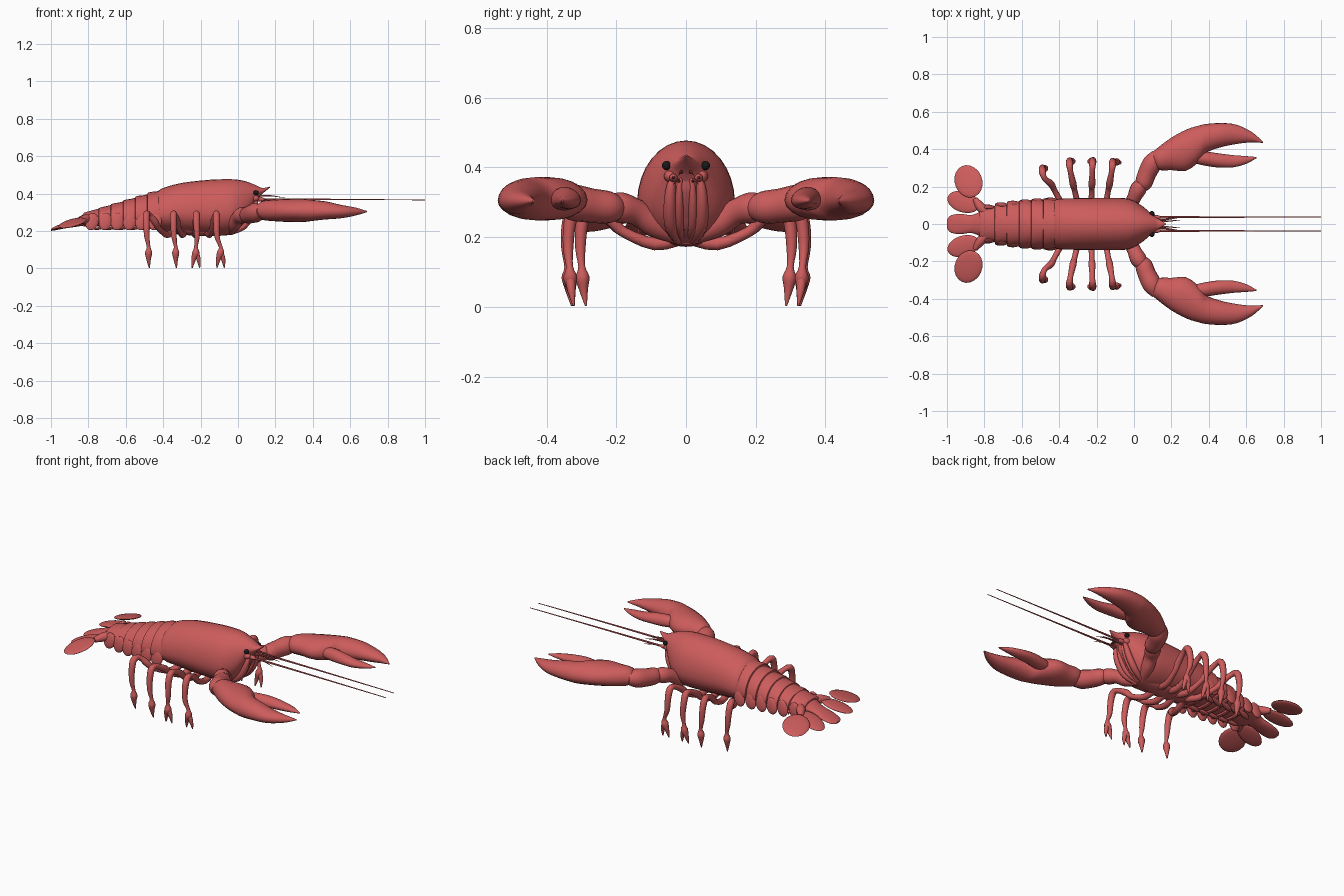
import bpy, bmesh, math
from mathutils import Vector, Euler, Matrix

if "Cube" in bpy.data.objects:
    bpy.data.objects.remove(bpy.data.objects["Cube"])


def material(name, rgb):
    m = bpy.data.materials.new(name)
    m.diffuse_color = (*rgb, 1)
    m.use_nodes = True
    m.node_tree.nodes["Principled BSDF"].inputs["Base Color"].default_value = m.diffuse_color
    return m


RED = material("shell red", (0.61, 0.107, 0.107))
BLACK = material("eye black", (0.01, 0.01, 0.01))


def finish(name, bm, mat=RED, mirror=False, angle=40):
    bmesh.ops.recalc_face_normals(bm, faces=bm.faces)
    me = bpy.data.meshes.new(name)
    bm.to_mesh(me)
    bm.free()
    me.materials.append(mat)
    ob = bpy.data.objects.new(name, me)
    bpy.context.collection.objects.link(ob)
    bpy.ops.object.select_all(action='DESELECT')
    ob.select_set(True)
    bpy.context.view_layer.objects.active = ob
    bpy.ops.object.shade_smooth_by_angle(angle=math.radians(angle))
    if mirror:
        mod = ob.modifiers.new("Mirror", 'MIRROR')
        mod.use_axis = (False, True, False)
        mod.use_mirror_merge = False
    return ob


def spline(rows, k):
    """Catmull-Rom interpolation of rows of numbers, k steps per span."""
    out = []
    for i in range(len(rows) - 1):
        p0, p1 = rows[max(i - 1, 0)], rows[i]
        p2, p3 = rows[i + 1], rows[min(i + 2, len(rows) - 1)]
        for j in range(k):
            t = j / k
            out.append([b + 0.5 * t * ((c - a) + t * ((2 * a - 5 * b + 4 * c - d)
                        + t * (3 * b - a - 3 * c + d)))
                        for a, b, c, d in zip(p0, p1, p2, p3)])
    return out + [list(rows[-1])]


def skin(name, rings, **kw):
    bm = bmesh.new()
    vs = [[bm.verts.new(p) for p in r] for r in rings]
    n = len(vs[0])
    for a, b in zip(vs, vs[1:]):
        for i in range(n):
            bm.faces.new((a[i], a[(i + 1) % n], b[(i + 1) % n], b[i]))
    bm.faces.new(vs[0])
    bm.faces.new(vs[-1])
    return finish(name, bm, **kw)


def loft(name, rows, n=24, k=3, **kw):
    """Rows of x, ymin, ymax, zbottom, zmiddle, ztop."""
    rings = []
    for x, y0, y1, zb, zm, zt in spline(rows, k):
        ring = []
        for i in range(n):
            a = 2 * math.pi * i / n
            s = math.sin(a)
            ring.append((x, (y0 + y1) / 2 + (y1 - y0) / 2 * math.cos(a),
                         zm + s * (zt - zm if s > 0 else zm - zb)))
        rings.append(ring)
    return skin(name, rings, **kw)


def tube(name, pts, n=10, k=3, **kw):
    """Limb through rows of x, y, z, radius."""
    rows = spline(pts, k)
    P = [Vector(r[:3]) for r in rows]
    along = (P[-1] - P[0]).normalized()
    ref = Vector((1, 0, 0)) if abs(along.x) < 0.85 else Vector((0, 0, 1))
    rings = []
    for i, r in enumerate(rows):
        t = (P[min(i + 1, len(P) - 1)] - P[max(i - 1, 0)]).normalized()
        u = t.cross(ref).normalized()
        v = t.cross(u)
        rings.append([P[i] + max(r[3], 0.001) * (u * math.cos(2 * math.pi * j / n)
                      + v * math.sin(2 * math.pi * j / n)) for j in range(n)])
    return skin(name, rings, **kw)


def blob(name, loc, scale, rot=(0, 0, 0), seg=20, **kw):
    bm = bmesh.new()
    M = Matrix.LocRotScale(Vector(loc), Euler(rot), Vector(scale))
    bmesh.ops.create_uvsphere(bm, u_segments=seg, v_segments=10, radius=1, matrix=M)
    return finish(name, bm, **kw)


def sym(rows):
    return [(x, -w, w, zb, zm, zt) for x, w, zb, zm, zt in rows]


# Carapace with pointed rostrum
loft("carapace", sym([
    (-0.43, .122, .215, .29, .41), (-0.40, .135, .20, .29, .43),
    (-0.30, .138, .19, .30, .457), (-0.15, .140, .18, .30, .474),
    (-0.05, .138, .18, .30, .477), (0.0, .123, .20, .31, .474),
    (0.05, .092, .25, .335, .463), (0.10, .048, .36, .40, .443),
    (0.13, .028, .398, .413, .430), (0.17, .003, .431, .434, .437)]), n=32)

# Face and mouthparts under the rostrum
loft("face", sym([(-0.06, .09, .19, .29, .40), (0.02, .075, .22, .30, .40),
                  (0.07, .052, .28, .34, .40), (0.10, .025, .34, .37, .395)]), n=16)
for i, (y, r) in enumerate([(.018, .012), (.042, .018)]):
    tube(f"mouthpart_{i}", [(-.04, y * .5, .19, r * .7), (.03, y, .225, r),
                            (.075, y * 1.1, .29, r), (.095, y, .35, r * .7),
                            (.10, y * .7, .375, .004)], mirror=True)
blob("cheek", (.085, .045, .375), (.028, .018, .018), mirror=True)
tube("eye_stalk", [(.07, .03, .40, .010), (.09, .052, .404, .011)], k=1, mirror=True)
blob("eye", (.096, .056, .405), (.014, .013, .013), mat=BLACK, mirror=True)
blob("antenna_base", (.115, .036, .37), (.03, .012, .012), mirror=True)
tube("antenna", [(.11, .036, .37, .006), (.5, .037, .369, .004), (1.0, .037, .366, .002)],
     n=6, mirror=True)
for i, (y, z) in enumerate([(.012, .385), (.02, .36)]):
    tube(f"antennule_{i}", [(.09, y, z, .005), (.17, y * 1.2, z + .004, .004),
                            (.25, y * 1.8, z - .008, .001)], n=6, mirror=True)

# Abdomen: overlapping ring segments with side flaps and swimmerets
edges = [-.40, -.475, -.54, -.605, -.67, -.735, -.815]


def body_at(x):
    t = (-.40 - x) / .415
    return .135 - .012 * t - .036 * t * t, .425 - .125 * t


for i, (f, b) in enumerate(zip(edges, edges[1:])):
    rows = []
    for x, g in [(f + .012, .92), (f - .012, .975), ((f + b) / 2, .985),
                 (b + .006, 1.035), (b - .008, 1.03), (b - .012, .92)]:
        w, zt = body_at(x)
        rows.append((x, w * g, .225, .275 - i * .004, .275 + (zt - .275) * g))
    loft(f"abdomen_segment_{i}", sym(rows), k=1, n=28)
    w, zt = body_at((f + b) / 2)
    blob(f"side_flap_{i}", ((f + b) / 2 - .006, w * .96, .25), (.036, .012, .047),
         (.12, .25, 0), seg=14, mirror=True)
    if i < 5:
        tube(f"belly_rib_{i}", [(b + .03, -w * .9, .24, .012), (b + .03, 0, .222, .012),
                                (b + .03, w * .9, .24, .012)], n=8)
        blob(f"swimmeret_{i}", (b + .005, w * .5, .218), (.042, .018, .008),
             (0, -.25, .25), seg=12, mirror=True)

# Tail fan
loft("telson", sym([(-.79, .075, .235, .265, .305), (-.83, .062, .228, .255, .287),
                    (-.87, .048, .222, .245, .265), (-.93, .054, .213, .225, .24),
                    (-.98, .046, .203, .211, .22), (-1.0, .022, .201, .205, .21)]), n=20)
tube("fan_joint", [(-.78, .05, .265, .025), (-.82, .09, .262, .026),
                   (-.85, .135, .252, .014)], mirror=True)
blob("inner_fan_lobe", (-.912, .118, .235), (.092, .056, .012), (0, -.28, -.3), mirror=True)
blob("outer_fan_lobe", (-.885, .228, .243), (.092, .074, .012), (.1, -.28, -1.15), mirror=True)

# Claw arms
tube("claw_upper_arm", [(-.04, .02, .20, .022), (-.02, .09, .235, .036),
                        (.0, .14, .27, .037), (.025, .19, .285, .044),
                        (.05, .225, .29, .03)], n=14, mirror=True)
tube("claw_forearm", [(.035, .185, .285, .025), (.05, .215, .285, .045),
                      (.07, .27, .29, .049), (.10, .33, .30, .051),
                      (.125, .375, .305, .03)], n=16, mirror=True)


def claw(name, rows):
    loft(name, [(x, a, b, .31 - h - (x > .5) * .006, .308 - .008 * x, .31 + h - (x > .5) * .006)
                for x, a, b, h in rows], n=20, mirror=True)


# Claws: palm with fixed finger, and movable finger
claw("claw_palm", [
    (.10, .335, .385, .025), (.13, .29, .41, .05), (.20, .288, .462, .058),
    (.28, .285, .505, .062), (.35, .335, .527, .062), (.39, .383, .535, .057),
    (.47, .412, .540, .048), (.55, .428, .530, .036), (.63, .437, .492, .021),
    (.69, .433, .440, .003)])
claw("claw_finger", [
    (.32, .325, .385, .028), (.38, .312, .388, .034), (.45, .302, .378, .030),
    (.53, .303, .368, .023), (.60, .322, .363, .014), (.655, .352, .358, .003)])

# Four pairs of walking legs: root x, knee x, foot x, foot y, pincer tip
legs = [(-.36, -.49, -.478, .297, False), (-.29, -.345, -.333, .335, False),
        (-.23, -.222, -.225, .337, True), (-.16, -.115, -.093, .332, True)]
for i, (rx, kx, fx, fy, pincer) in enumerate(legs):
    d = kx - rx
    tip = fx - .02 if pincer else fx + .004
    tube(f"leg_{i}", [
        (rx, .015, .197, .020), (rx + d * .15, .09, .18, .018),
        (rx + d * .5, .18, .215, .015), (rx + d * .65, .215, .25, .019),
        (rx + d * .9, fy - .055, .288, .015), (kx, fy - .018, .288, .019),
        (kx, fy + .001, .24, .018), (kx + .003, fy + .006, .17, .015),
        (fx, fy + .002, .115, .010), (fx, fy, .085, .020),
        (fx - (.012 if pincer else 0), fy - .003, .05, .013),
        (tip, fy - .01, .003, .003)], mirror=True)
    if pincer:
        tube(f"leg_pincer_{i}", [(fx, fy, .09, .014), (fx + .014, fy - .003, .05, .012),
                                 (fx + .02, fy - .01, .004, .003)], mirror=True)

# Sternum plate joining the leg roots
loft("sternum", sym([(-.42, .05, .195, .21, .24), (-.30, .07, .18, .21, .25),
                     (-.15, .06, .172, .20, .25), (-.03, .04, .18, .20, .25)]), n=16)
